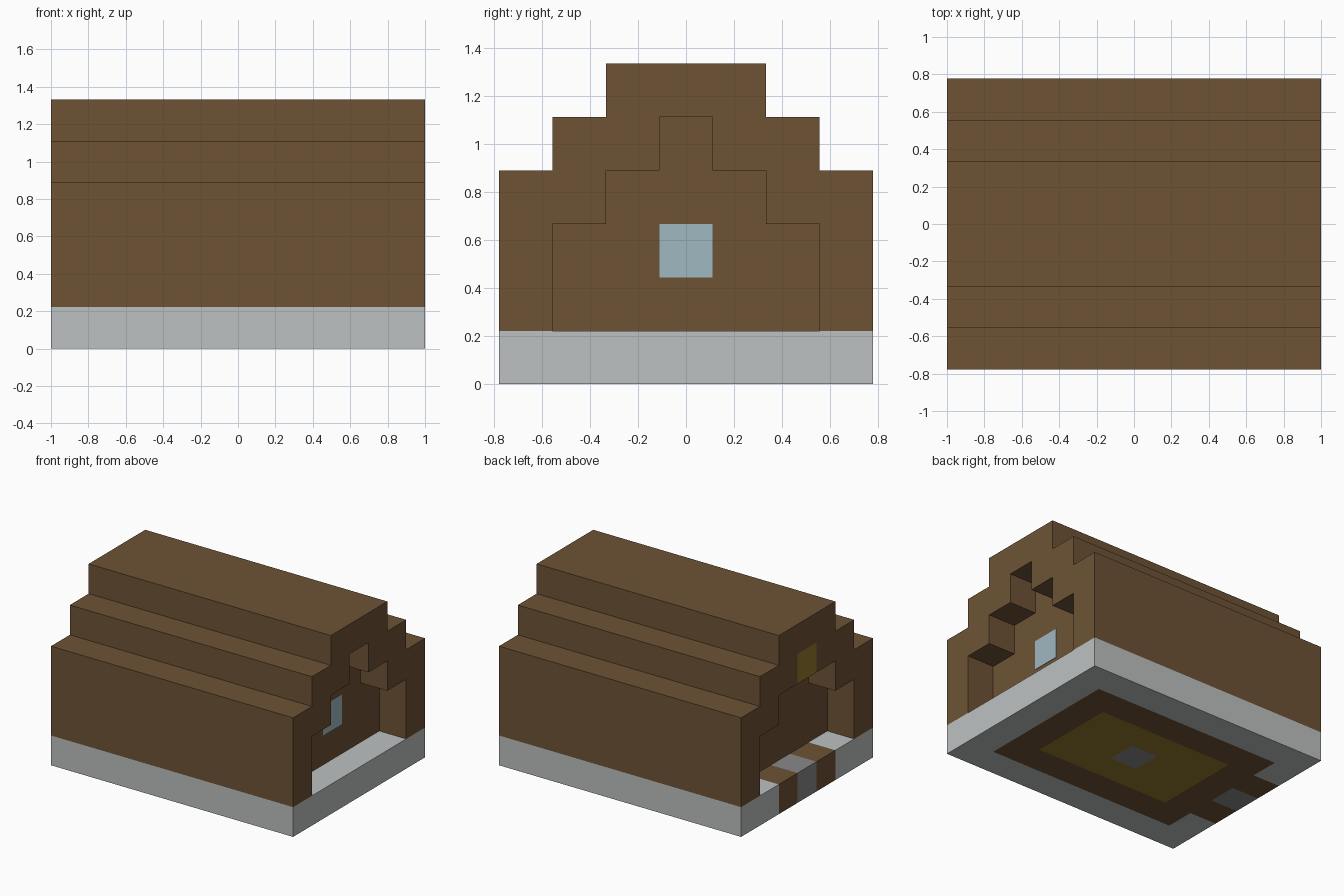
import bpy
import bmesh
from mathutils import Matrix, Vector

if "Cube" in bpy.data.objects:
    bpy.data.objects.remove(bpy.data.objects["Cube"], do_unlink=True)

U = 2 / 9  # edge of one building block


def material(name, rgb):
    """Flat material from 0-255 display values."""
    lin = [((c / 255 + 0.055) / 1.055) ** 2.4 for c in rgb]
    mat = bpy.data.materials.new(name)
    mat.use_nodes = True
    mat.diffuse_color = (*lin, 1)
    mat.node_tree.nodes["Principled BSDF"].inputs["Base Color"].default_value = (*lin, 1)
    return mat


wood = material("brown wood", (109, 83, 53))
pale = material("pale stone", (189, 193, 193))
grey = material("grey stone", (136, 136, 137))
gold = material("lamp gold", (146, 120, 44))
glass = material("pale blue glass", (160, 184, 193))


def finish(name, bm, mats):
    bmesh.ops.recalc_face_normals(bm, faces=bm.faces)
    mesh = bpy.data.meshes.new(name)
    bm.to_mesh(mesh)
    bm.free()
    for m in mats:
        mesh.materials.append(m)
    obj = bpy.data.objects.new(name, mesh)
    bpy.context.collection.objects.link(obj)
    return obj


def extrude_profile(name, points, blocks, mat):
    """Extrude a (y, z) outline in block units along x, centred."""
    bm = bmesh.new()
    face = bm.faces.new([bm.verts.new((-blocks / 2 * U, y * U, z * U)) for y, z in points])
    out = bmesh.ops.extrude_face_region(bm, geom=[face])
    moved = [g for g in out["geom"] if isinstance(g, bmesh.types.BMVert)]
    bmesh.ops.translate(bm, verts=moved, vec=(blocks * U, 0, 0))
    return finish(name, bm, [mat])


def box(name, centre, size, mat):
    """Box with centre and size in block units."""
    bm = bmesh.new()
    bmesh.ops.create_cube(bm, size=U, matrix=Matrix.Translation(Vector(centre) * U)
                          @ Matrix.Diagonal((*size, 1)))
    return finish(name, bm, [mat])


def mirrored(half):
    """Complete a left-to-right outline from its +y half, listed bottom to top."""
    return half + [(-y, z) for y, z in reversed(half)]


# Stepped roof and side walls, hollow underneath, and the infill set back at both ends
outer = [(3.5, 1), (3.5, 4), (2.5, 4), (2.5, 5), (1.5, 5), (1.5, 6)]
inner = [(2.5, 1), (2.5, 3), (1.5, 3), (1.5, 4), (0.5, 4), (0.5, 5)]
extrude_profile("stepped_shell", mirrored(outer) + mirrored(inner)[::-1], 9, wood)
extrude_profile("recessed_end_walls", mirrored(inner), 7, wood)


# Foundation slab with an inlaid floor and a path at the entrance
def floor_colour(c, r):
    c_abs, r_abs = abs(c), abs(r)
    if (c, r) == (0, 0) or (c == -4 and r == 0):
        return 2
    if c_abs <= 2 and r_abs <= 1:
        return 3
    if (c_abs <= 3 and r_abs <= 2) or (c == -4 and r_abs == 1):
        return 1
    return 0


bm = bmesh.new()
for c in range(-4, 5):
    for r in range(-3, 4):
        cell = bmesh.ops.create_cube(bm, size=U, matrix=Matrix.Translation((c * U, r * U, U / 2)))
        for f in {f for v in cell["verts"] for f in v.link_faces}:
            f.material_index = floor_colour(c, r)
# Weld the blocks and drop the walls left between them
bmesh.ops.remove_doubles(bm, verts=bm.verts, dist=U / 100)
inside = [f for f in bm.faces if abs(f.normal.z) < 0.5
          and abs(f.calc_center_median().x) < 4.4 * U
          and abs(f.calc_center_median().y) < 3.4 * U]
bmesh.ops.delete(bm, geom=inside, context="FACES")
finish("foundation", bm, [pale, wood, grey, gold])

# Window on the rear gable and lamp above the entrance
box("gable_window", (3.5, 0, 2.5), (0.03, 1, 1), glass)
box("entrance_lamp", (-4, 0, 4.5), (1, 1, 1), gold)
